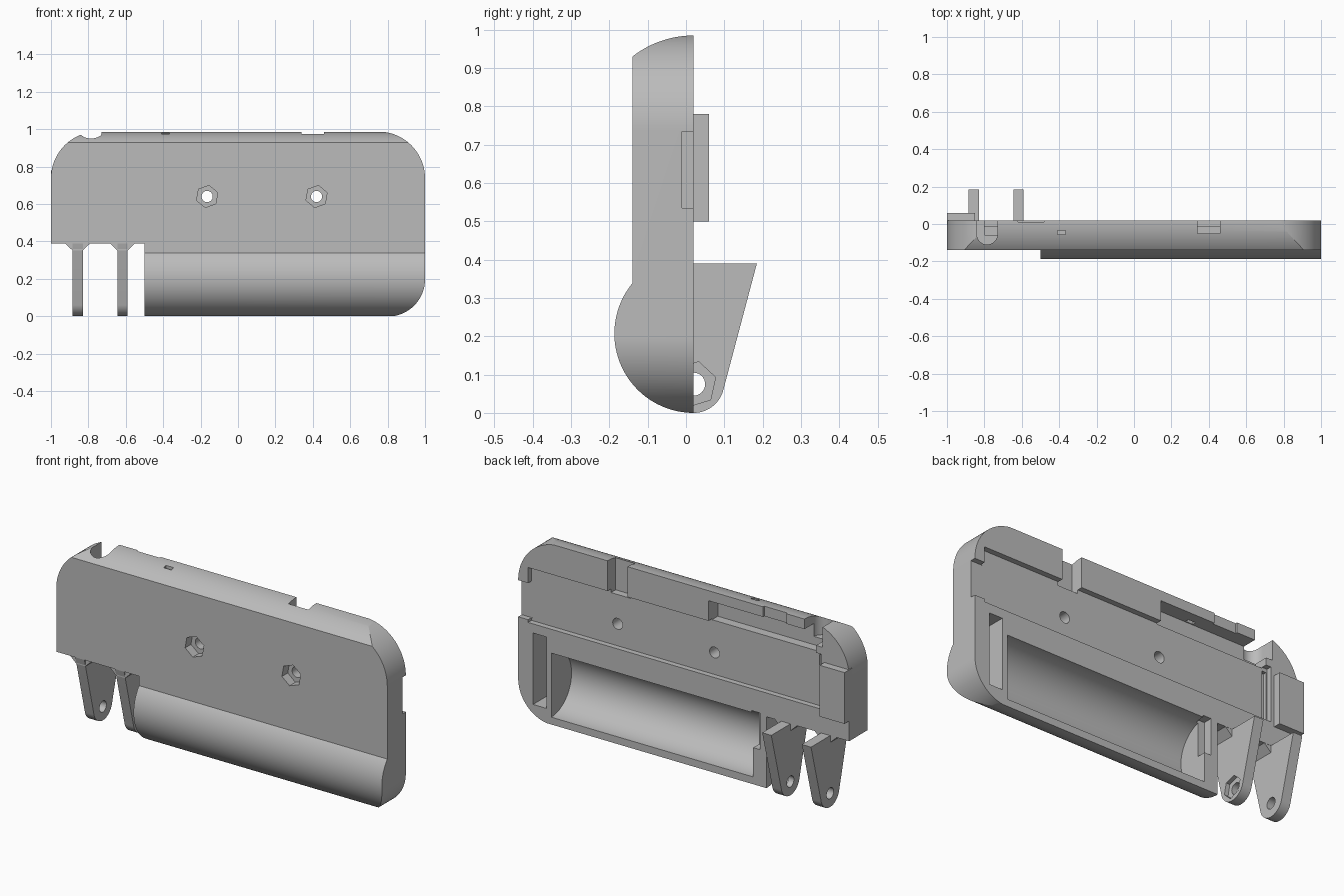
import bpy, bmesh, math
from math import sin, cos, pi

cube = bpy.data.objects.get("Cube")
if cube:
    bpy.data.objects.remove(cube, do_unlink=True)

grey = bpy.data.materials.new("plain grey plastic")
grey.use_nodes = True
grey.diffuse_color = (0.5, 0.5, 0.5, 1)
grey.node_tree.nodes["Principled BSDF"].inputs["Base Color"].default_value = (0.5, 0.5, 0.5, 1)


def prism(name, points, axis, low, high):
    """Extrude a 2D outline along an axis; outline order is the other two axes."""
    place = {"x": lambda u, v, t: (t, u, v),
             "y": lambda u, v, t: (u, t, v),
             "z": lambda u, v, t: (u, v, t)}[axis]
    bm = bmesh.new()
    rings = [[bm.verts.new(place(u, v, t)) for u, v in points] for t in (low, high)]
    bm.faces.new(rings[0])
    bm.faces.new(rings[1])
    n = len(points)
    for i in range(n):
        j = (i + 1) % n
        bm.faces.new((rings[0][i], rings[0][j], rings[1][j], rings[1][i]))
    bmesh.ops.recalc_face_normals(bm, faces=bm.faces)
    mesh = bpy.data.meshes.new(name)
    bm.to_mesh(mesh)
    bm.free()
    mesh.materials.append(grey)
    obj = bpy.data.objects.new(name, mesh)
    bpy.context.collection.objects.link(obj)
    return obj


def box(name, x0, x1, y0, y1, z0, z1):
    return prism(name, [(x0, z0), (x1, z0), (x1, z1), (x0, z1)], "y", y0, y1)


def arc(u, v, r, start, end, steps=32):
    span = end - start
    return [(u + r * cos(start + span * i / steps), v + r * sin(start + span * i / steps))
            for i in range(steps + 1)]


def ring(u, v, r, sides=32, turn=0.0):
    return arc(u, v, r, turn, turn + 2 * pi, sides)[:-1]


def combine(target, tool, operation="DIFFERENCE"):
    mod = target.modifiers.new("shape", "BOOLEAN")
    mod.operation = operation
    mod.solver = "EXACT"
    mod.object = tool
    bpy.context.view_layer.objects.active = target
    bpy.ops.object.modifier_apply(modifier=mod.name)
    bpy.data.objects.remove(tool, do_unlink=True)


def smooth(obj):
    bpy.ops.object.select_all(action="DESELECT")
    obj.select_set(True)
    bpy.context.view_layer.objects.active = obj
    bpy.ops.object.shade_smooth_by_angle(angle=math.radians(20))


BACK = 0.02
OUT = 0.3

# Shell: side profile with round battery bulge, trimmed to rounded corners
side = arc(BACK, 0.207, 0.207, -pi / 2, -pi / 2 - 2.258, 48)
side += arc(BACK, 0.725, 0.26, pi / 2 + 0.663, pi / 2, 24)
shell = prism("case_shell", side, "x", -1.1, 1.1)
outline = [(-1, -0.002)]
outline += arc(0.8, 0.198, 0.2, -pi / 2, 0)
outline += arc(0.75, 0.737, 0.25, 0, pi / 2)
outline += arc(-0.75, 0.737, 0.25, pi / 2, pi)
combine(shell, prism("corner_trim", outline, "y", -OUT, OUT), "INTERSECT")

# Straight-sided cuts: x range, y range, z range
cuts = {
    "hinge_gap": (-1.1, -0.5, -OUT, OUT, -0.1, 0.39),
    "board_recess": (-0.83, 0.94, -0.01, OUT, 0.52, 0.82),
    "side_notch": (0.9, 1.1, -0.0102, OUT, 0.535, 0.735),
    "board_groove": (-0.825, -0.8, -0.03, OUT, 0.53, 0.8),
    "contact_slot_wide": (0.83, 0.91, -0.1, OUT, 0.08, 0.47),
    "contact_slot_thin": (-0.46, -0.41, -0.03, OUT, 0.2, 0.4),
    "switch_channel": (0.34, 0.46, -0.05, OUT, 0.8, 1.1),
    "socket_pocket": (-0.8, -0.15, -0.06, OUT, 0.815, 0.93),
    "socket_lip": (-0.62, -0.48, 0.01, OUT, 0.92, 1.1),
    "light_hole": (-0.41, -0.365, -0.055, -0.035, 0.9, 1.1),
}
for name, size in cuts.items():
    combine(shell, box(name, *size))

# Battery well
combine(shell, prism("battery_well", ring(BACK, 0.215, 0.175, 96), "x", -0.42, 0.8))

# Cable exit through the top
exit_shape = [(-0.73, OUT), (-0.84, OUT)] + arc(-0.785, -0.055, 0.055, pi, 2 * pi)
combine(shell, prism("cable_exit", exit_shape, "z", 0.86, 1.1))

# Screw holes with hexagonal nut pockets on the front
for x in (-0.165, 0.42):
    combine(shell, prism("screw_hole", ring(x, 0.64, 0.03), "y", -OUT, OUT))
    combine(shell, prism("nut_pocket", ring(x, 0.64, 0.06, 6, 1.4), "y", -OUT, -0.09))
smooth(shell)

# Raised latch tab on the back
tab = box("latch_tab", -1, -0.85, -0.005, 0.06, 0.5, 0.78)

# Hinge arms with flared roots and pin holes
arm_side = [(-0.14, 0.39), (0.185, 0.39)]
arm_side += arc(BACK, 0.08, 0.08, -0.27, -pi + 0.27)
for label, x in (("outer", -0.8575), ("inner", -0.6175)):
    arm = prism(label + "_hinge_arm", arm_side, "x", x - 0.0275, x + 0.0275)
    combine(arm, prism("pin_hole", ring(BACK, 0.075, 0.03), "x", x - 0.1, x + 0.1))
    if label == "inner":
        combine(arm, prism("pin_nut_pocket", ring(BACK, 0.075, 0.06, 6, 0.3), "x", x + 0.005, x + 0.1))
    smooth(arm)
    flare = [(x - 0.0275, 0.352), (x + 0.0275, 0.352), (x + 0.07, 0.392), (x - 0.07, 0.392)]
    prism(label + "_arm_root", flare, "y", -0.132, BACK - 0.001)
